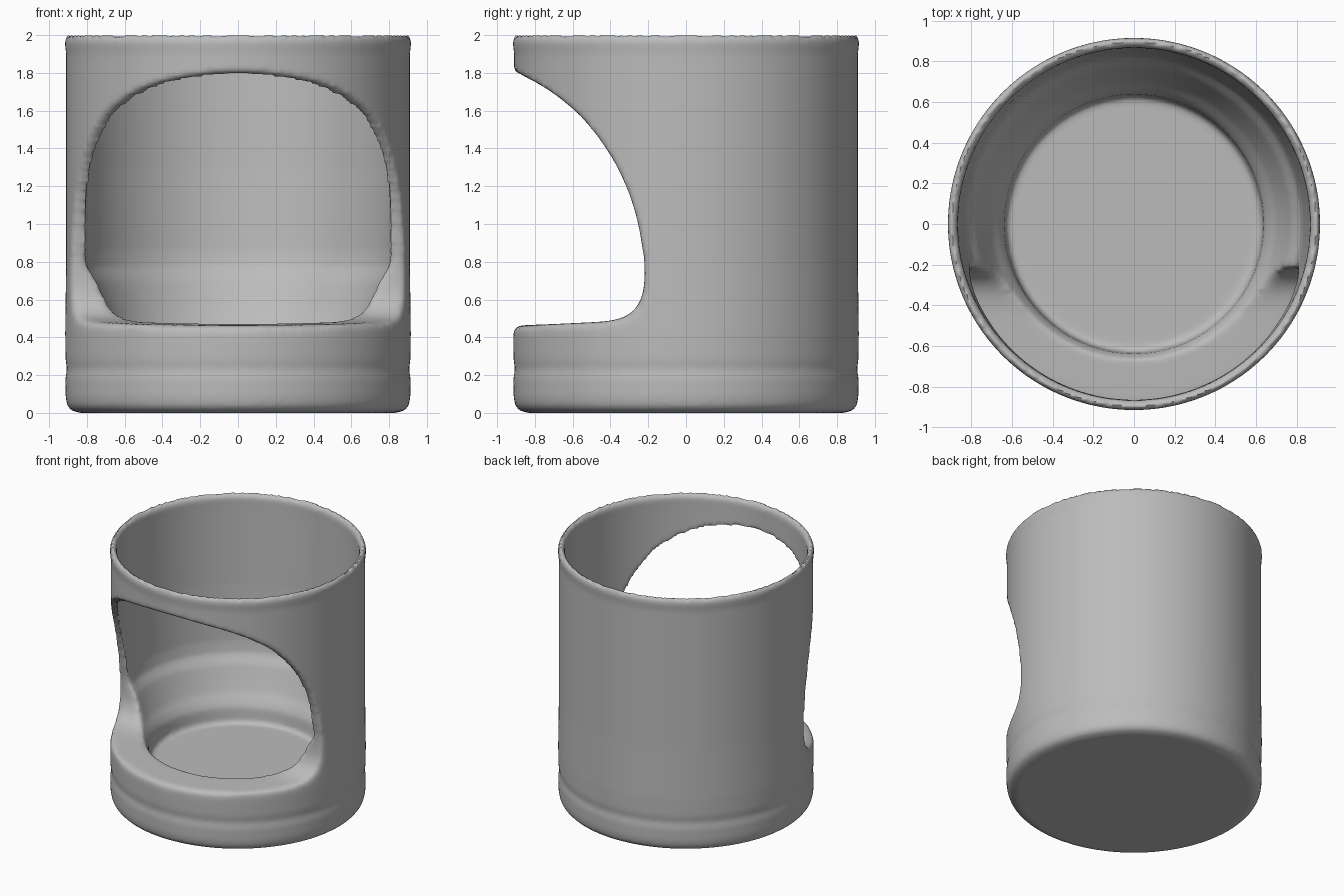
import bpy, bmesh, math
from mathutils import Vector

cube = bpy.data.objects.get("Cube")
if cube:
    bpy.data.objects.remove(cube, do_unlink=True)


def make_object(name, bm):
    bmesh.ops.recalc_face_normals(bm, faces=bm.faces[:])
    mesh = bpy.data.meshes.new(name)
    bm.to_mesh(mesh)
    bm.free()
    obj = bpy.data.objects.new(name, mesh)
    bpy.context.collection.objects.link(obj)
    return obj


def revolve(name, profile, steps):
    bm = bmesh.new()
    verts = [bm.verts.new((r, 0, z)) for r, z in profile]
    edges = [bm.edges.new(pair) for pair in zip(verts, verts[1:])]
    bmesh.ops.spin(bm, geom=verts + edges, cent=(0, 0, 0), axis=(0, 0, 1),
                   angle=math.tau, steps=steps, use_duplicate=False)
    bmesh.ops.remove_doubles(bm, verts=bm.verts[:], dist=0.0005)
    return make_object(name, bm)


def spline(points, samples=8):
    """Smooth curve through the points."""
    pts = [Vector(p) for p in points]
    pts = [2 * pts[0] - pts[1]] + pts + [2 * pts[-1] - pts[-2]]
    out = []
    for a, b, c, d in zip(pts, pts[1:], pts[2:], pts[3:]):
        for i in range(samples):
            t = i / samples
            out.append(0.5 * (2 * b + (c - a) * t + (2 * a - 5 * b + 4 * c - d) * t * t
                              + (3 * b - a - 3 * c + d) * t ** 3))
    return out + [pts[-2]]


# Cup: rounded base, faint groove, rolled rim, thick lower wall and sunken floor
outer = [(0.84, 0), (0.88, 0.012), (0.905, 0.04), (0.913, 0.09), (0.914, 0.18),
         (0.905, 0.23), (0.913, 0.28), (0.915, 0.42), (0.91, 0.8), (0.91, 1.9),
         (0.917, 1.96), (0.912, 1.99), (0.9, 2.0), (0.88, 1.995), (0.867, 1.97)]
inner = [(0.867, 1.9), (0.855, 1.3), (0.835, 0.86), (0.82, 0.77), (0.775, 0.7),
         (0.735, 0.6), (0.70, 0.52), (0.66, 0.46), (0.64, 0.42), (0.63, 0.31)]
cup = revolve("cup_shell", [(0, 0)] + outer + inner + [(0.61, 0.3), (0, 0.3)], 160)

# Side outline of the large front opening, cut straight across
outline = spline([(-0.96, 1.84), (-0.88, 1.795), (-0.7, 1.69), (-0.53, 1.54),
                  (-0.38, 1.33), (-0.28, 1.1), (-0.23, 0.87), (-0.22, 0.7),
                  (-0.24, 0.6), (-0.29, 0.53), (-0.39, 0.49), (-0.6, 0.475),
                  (-0.96, 0.46)])
bm = bmesh.new()
face = bm.faces.new([bm.verts.new((-1.2, y, z))
                     for y, z in [(-1.3, 1.84)] + [tuple(p) for p in outline] + [(-1.3, 0.46)]])
moved = bmesh.ops.extrude_face_region(bm, geom=[face])["geom"]
bmesh.ops.translate(bm, vec=(2.4, 0, 0),
                    verts=[g for g in moved if isinstance(g, bmesh.types.BMVert)])
cutter = make_object("opening_cutter", bm)
cutter.hide_render = True

cut = cup.modifiers.new("opening", 'BOOLEAN')
cut.operation = 'DIFFERENCE'
cut.solver = 'EXACT'
cut.object = cutter
remesh = cup.modifiers.new("even_surface", 'REMESH')
remesh.mode = 'VOXEL'
remesh.voxel_size = 0.018

# Bake the cut, then soften the lower lip and shoulders of the opening
graph = bpy.context.evaluated_depsgraph_get()
bm = bmesh.new()
bm.from_mesh(cup.evaluated_get(graph).to_mesh())
cup.modifiers.clear()
bpy.data.objects.remove(cutter, do_unlink=True)
soft = [v for v in bm.verts if 0.38 < v.co.z < 0.85 and v.co.y < -0.12
        and v.co.xy.length > 0.7]
bmesh.ops.smooth_vert(bm, verts=bm.verts[:], factor=0.5,
                      use_axis_x=True, use_axis_y=True, use_axis_z=True)
for _ in range(8):
    bmesh.ops.smooth_vert(bm, verts=soft, factor=0.5,
                          use_axis_x=True, use_axis_y=True, use_axis_z=True)
bm.to_mesh(cup.data)
bm.free()

# Plain grey ceramic
grey = bpy.data.materials.new("grey_ceramic")
grey.use_nodes = True
colour = (0.5, 0.5, 0.5, 1)
grey.diffuse_color = colour
grey.node_tree.nodes["Principled BSDF"].inputs["Base Color"].default_value = colour
cup.data.materials.append(grey)

bpy.context.view_layer.objects.active = cup
cup.select_set(True)
bpy.ops.object.shade_smooth_by_angle(angle=math.radians(50))
